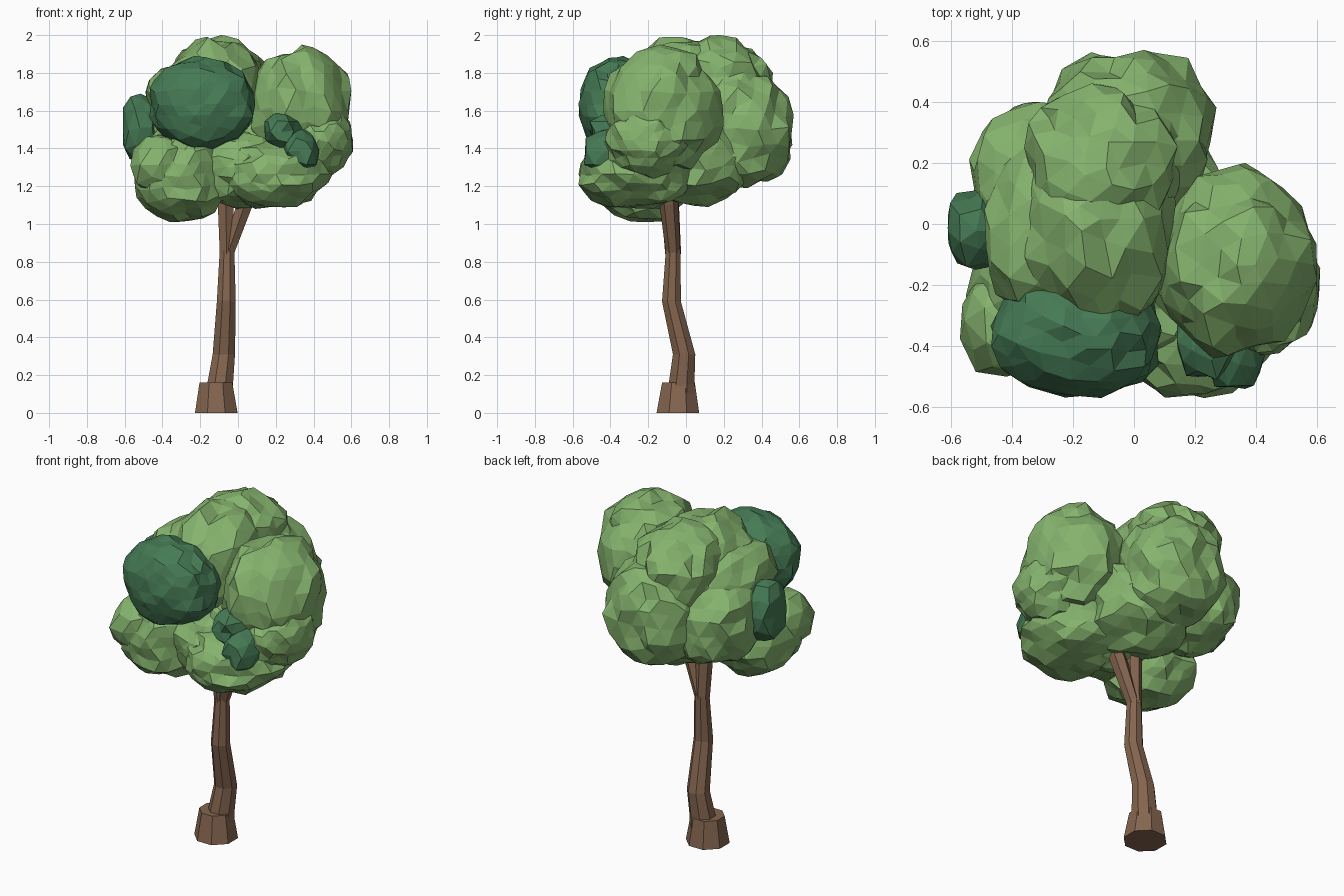
import bpy
import bmesh
import math
import random
from mathutils import Vector, noise

cube = bpy.data.objects.get("Cube")
if cube:
    bpy.data.objects.remove(cube, do_unlink=True)

random.seed(7)


def make_material(name, rgb):
    mat = bpy.data.materials.new(name)
    mat.use_nodes = True
    mat.diffuse_color = (*rgb, 1)
    bsdf = mat.node_tree.nodes["Principled BSDF"]
    bsdf.inputs["Base Color"].default_value = (*rgb, 1)
    bsdf.inputs["Roughness"].default_value = 0.9
    return mat


LEAF = make_material("leaf green", (0.235, 0.45, 0.155))
DARK = make_material("dark leaf green", (0.06, 0.195, 0.09))
BARK = make_material("bark brown", (0.235, 0.132, 0.079))


def finish(bm, name, mat):
    bmesh.ops.recalc_face_normals(bm, faces=bm.faces)
    mesh = bpy.data.meshes.new(name)
    bm.to_mesh(mesh)
    bm.free()
    mesh.materials.append(mat)
    obj = bpy.data.objects.new(name, mesh)
    bpy.context.collection.objects.link(obj)
    return obj


def limb(name, rings, sides=8):
    """Faceted tube through rings of (x, y, z, radius)."""
    bm = bmesh.new()
    loops = []
    for x, y, z, r in rings:
        angles = [math.tau * (i + 0.5) / sides for i in range(sides)]
        loops.append([bm.verts.new((x + r * math.cos(a), y + r * math.sin(a), z))
                      for a in angles])
    for low, high in zip(loops, loops[1:]):
        for i in range(sides):
            j = (i + 1) % sides
            bm.faces.new((low[i], low[j], high[j], high[i]))
    bm.faces.new(loops[0][::-1])
    bm.faces.new(loops[-1])
    return finish(bm, name, BARK)


def foliage(name, xs, ys, zs, mat, detail=3, lump=0.12, power=2.3):
    """Lumpy faceted ball filling the given x, y and z ranges."""
    bm = bmesh.new()
    bmesh.ops.create_icosphere(bm, subdivisions=detail, radius=1)
    offset = Vector([random.uniform(-9, 9) for _ in range(3)])
    for v in bm.verts:
        d = v.co.normalized()
        swell = 1 + lump * (noise.noise(d * 2 + offset) + 0.7 * noise.noise(d * 4 - offset))
        fullness = sum(abs(c) ** power for c in d) ** (-1 / power)
        jitter = Vector([random.uniform(-0.05, 0.05) for _ in range(3)])
        v.co = d * swell * fullness + jitter
    # Fit the ball to its ranges
    for axis, (low, high) in enumerate((xs, ys, zs)):
        values = [v.co[axis] for v in bm.verts]
        start, size = min(values), max(values) - min(values)
        for v in bm.verts:
            v.co[axis] = low + (v.co[axis] - start) / size * (high - low)
    return finish(bm, name, mat)


# Trunk: flared foot, crooked stem and two forking branches
limb("trunk_foot", [(-0.115, -0.043, 0, 0.122), (-0.117, -0.04, 0.16, 0.094)])
limb("trunk_stem", [(-0.095, -0.02, 0.05, 0.074), (-0.095, -0.024, 0.15, 0.074),
                    (-0.075, -0.01, 0.31, 0.064), (-0.062, -0.077, 0.59, 0.054),
                    (-0.058, -0.068, 0.86, 0.042)])
limb("left_branch", [(-0.055, -0.068, 0.84, 0.038), (0.035, -0.09, 1.1, 0.05),
                     (0.12, -0.11, 1.35, 0.04)], 6)
limb("right_branch", [(-0.06, -0.068, 0.84, 0.042), (-0.065, -0.085, 1.1, 0.048),
                      (-0.09, -0.09, 1.35, 0.04)], 6)

# Light foliage of the crown
foliage("crown_top", (-0.4, 0.16), (-0.36, 0.38), (1.33, 1.99), LEAF)
foliage("crown_top_back", (-0.36, 0.17), (-0.08, 0.46), (1.45, 2.0), LEAF)
foliage("crown_top_right", (-0.49, 0.0), (-0.33, 0.32), (1.4, 1.88), LEAF)
foliage("crown_left", (0.07, 0.6), (-0.44, 0.2), (1.28, 1.95), LEAF, power=2.1)
foliage("crown_back", (-0.29, 0.27), (-0.02, 0.57), (1.19, 1.84), LEAF)
foliage("crown_back_right", (-0.54, -0.04), (-0.18, 0.4), (1.18, 1.74), LEAF)

# Light foliage of the skirt
foliage("low_front_right", (-0.55, -0.06), (-0.5, 0.03), (1.01, 1.51), LEAF)
foliage("low_right_bump", (-0.57, -0.28), (-0.5, -0.15), (1.16, 1.47), LEAF, detail=2)
foliage("low_front_middle", (-0.24, 0.26), (-0.47, 0.04), (1.08, 1.5), LEAF)
foliage("low_front_left", (-0.08, 0.5), (-0.57, 0.04), (1.08, 1.46), LEAF)
foliage("low_left", (0.22, 0.61), (-0.43, 0.02), (1.24, 1.62), LEAF, power=2)
foliage("low_centre", (-0.3, 0.32), (-0.28, 0.36), (1.09, 1.62), LEAF)

# Dark foliage
foliage("dark_front", (-0.47, 0.09), (-0.57, -0.14), (1.39, 1.89), DARK, lump=0.08)
foliage("dark_right", (-0.61, -0.42), (-0.15, 0.11), (1.32, 1.69), DARK, detail=2)
foliage("dark_left_upper", (0.14, 0.34), (-0.51, -0.25), (1.39, 1.59), DARK, detail=2)
foliage("dark_left_lower", (0.23, 0.43), (-0.54, -0.2), (1.26, 1.51), DARK, detail=2)
